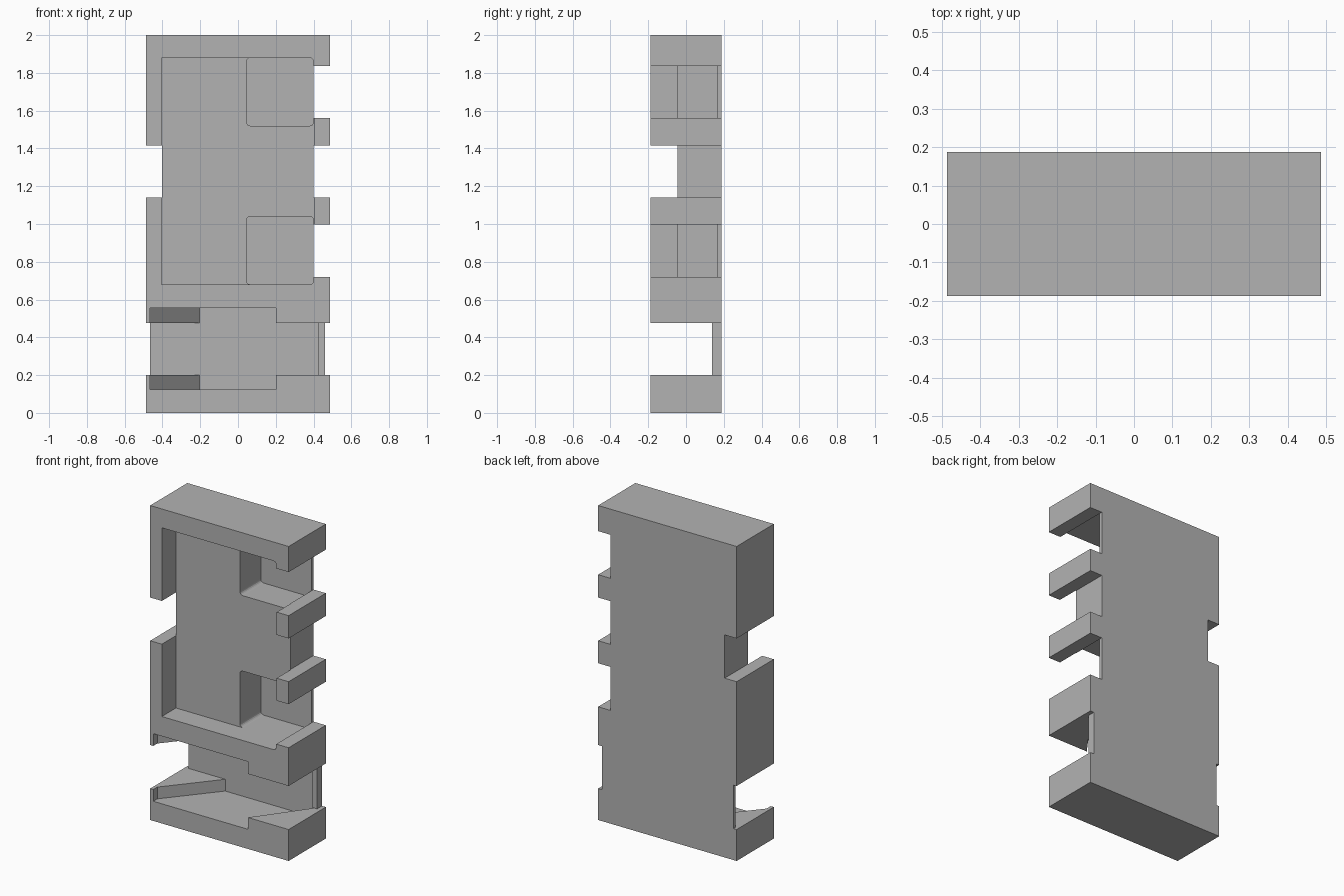
import bpy, bmesh, math

cube = bpy.data.objects.get("Cube")
if cube:
    bpy.data.objects.remove(cube, do_unlink=True)

grey = bpy.data.materials.new("plain grey")
grey.use_nodes = True
colour = (0.45, 0.45, 0.45, 1)
grey.diffuse_color = colour
grey.node_tree.nodes["Principled BSDF"].inputs["Base Color"].default_value = colour


def prism(name, points, low, high, axis="z"):
    """Extrude a flat outline along z (points are x, y) or y (points are x, z)."""
    bm = bmesh.new()
    place = (lambda a, b, t: (a, b, t)) if axis == "z" else (lambda a, b, t: (a, t, b))
    face = bm.faces.new([bm.verts.new(place(a, b, low)) for a, b in points])
    extruded = bmesh.ops.extrude_face_region(bm, geom=[face])
    for v in extruded["geom"]:
        if isinstance(v, bmesh.types.BMVert):
            setattr(v.co, axis, high)
    bmesh.ops.recalc_face_normals(bm, faces=bm.faces)
    mesh = bpy.data.meshes.new(name)
    bm.to_mesh(mesh)
    bm.free()
    mesh.materials.append(grey)
    obj = bpy.data.objects.new(name, mesh)
    bpy.context.collection.objects.link(obj)
    return obj


def box(name, x, y, z):
    outline = [(x[0], y[0]), (x[1], y[0]), (x[1], y[1]), (x[0], y[1])]
    return prism(name, outline, z[0], z[1])


def rounded(x, z, r=0.02, steps=4):
    """Rectangle outline with rounded corners."""
    points = []
    corners = [(x[1], z[1], -1, -1), (x[0], z[1], 1, -1), (x[0], z[0], 1, 1), (x[1], z[0], -1, 1)]
    for i, (cx, cz, sx, sz) in enumerate(corners):
        for k in range(steps + 1):
            a = math.pi / 2 * (i + k / steps)
            points.append((cx + sx * r + r * math.cos(a), cz + sz * r + r * math.sin(a)))
    return points


W, D, OUT = 0.487, 0.187, 0.3   # half width, half depth, cutter overshoot
FLOOR = 0.165                   # depth of the deep pockets
body = box("housing_body", (-W, W), (-D, D), (0, 2))


def cut(cutter):
    cutter.hide_render = True
    mod = body.modifiers.new("cut", "BOOLEAN")
    mod.operation = "DIFFERENCE"
    mod.solver = "EXACT"
    mod.object = cutter
    bpy.context.view_layer.objects.active = body
    bpy.ops.object.modifier_apply(modifier=mod.name)
    bpy.data.objects.remove(cutter, do_unlink=True)


# Shallow main cavity, reaching the right edge between the two pockets
cut(box("main_cavity", (-0.405, 0.37), (-OUT, -0.045), (0.68, 1.88)))
cut(box("middle_cavity", (0.3, 0.403), (-OUT, -0.045), (0.98, 1.58)))

# Deep rounded pockets
for low in (0.68, 1.52):
    cut(prism("deep_pocket", rounded((0.045, 0.4), (low, low + 0.36)), -OUT, FLOOR, "y"))

# Notches through the side walls
for low, high in ((0.72, 0.997), (1.14, 1.415), (1.56, 1.837)):
    cut(box("right_notch", (0.4, 0.6), (-OUT, OUT), (low, high)))
cut(box("left_notch", (-0.6, -0.403), (-OUT, OUT), (1.14, 1.415)))

# Slanted channel in the base
channel = [(-0.465, -OUT), (-0.465, -0.147), (-0.205, FLOOR),
           (0.46, FLOOR), (0.2, -D), (0.2, -OUT)]
cut(prism("slanted_channel", channel, 0.125, 0.555))

# Slot across the full width, open at both ends
slot = [(-0.6, -OUT), (0.6, -OUT), (0.6, OUT), (0.46, OUT),
        (0.46, FLOOR), (-0.465, FLOOR), (-0.465, OUT), (-0.6, OUT)]
cut(prism("cross_slot", slot, 0.2, 0.477))

# Upright rib at the end of the slot
box("slot_rib", (0.425, 0.46), (0.138, FLOOR), (0.2, 0.477))
